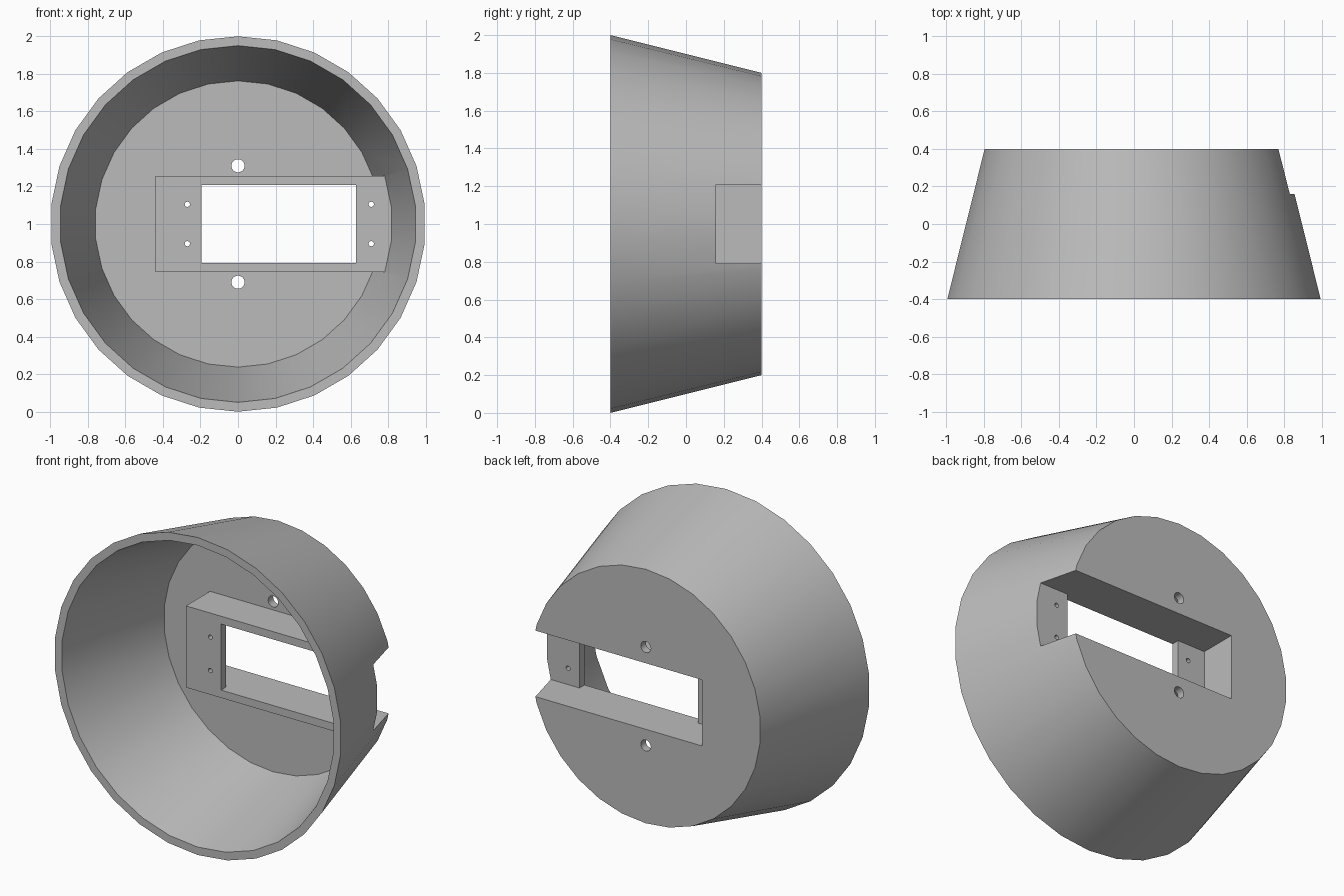
import bpy
from math import pi, radians

if "Cube" in bpy.data.objects:
    bpy.data.objects.remove(bpy.data.objects["Cube"], do_unlink=True)

MID = 1.0          # height of the cup axis
FRONT, BACK = -0.4, 0.4
SLOPE = 0.25       # radius lost per unit of depth
WALL = 0.05


def frustum(name, x, z, y0, y1, r0, r1, sides):
    """Cone section along y, radius r0 at y0 (front) to r1 at y1 (back)."""
    bpy.ops.mesh.primitive_cone_add(
        vertices=sides, radius1=r1, radius2=r0, depth=y1 - y0,
        location=(x, (y0 + y1) / 2, z), rotation=(pi / 2, 0, 0))
    ob = bpy.context.object
    ob.name = name
    return ob


def box(name, x0, x1, y0, y1, half_height):
    """Box centred on the cup axis in height."""
    bpy.ops.mesh.primitive_cube_add(
        size=1, location=((x0 + x1) / 2, (y0 + y1) / 2, MID))
    ob = bpy.context.object
    ob.name = name
    ob.scale = (x1 - x0, y1 - y0, 2 * half_height)
    bpy.ops.object.transform_apply(location=False, rotation=False, scale=True)
    return ob


def cut(target, cutter):
    """Subtract the cutter and discard it."""
    mod = target.modifiers.new("cut", 'BOOLEAN')
    mod.operation, mod.solver, mod.object = 'DIFFERENCE', 'EXACT', cutter
    bpy.ops.object.select_all(action='DESELECT')
    bpy.context.view_layer.objects.active = target
    target.select_set(True)
    bpy.ops.object.modifier_apply(modifier=mod.name)
    bpy.data.objects.remove(cutter, do_unlink=True)


# Tapered cup body
body = frustum("tapered_housing", 0, MID, FRONT, BACK, 1.0, 0.8, 30)

# Hollow interior, leaving the raised switch box standing inside
floor_y, lead = BACK - WALL, 0.1
cavity = frustum("cavity", 0, MID, FRONT - lead, floor_y,
                 0.95 + SLOPE * lead,
                 0.95 - SLOPE * (floor_y - FRONT), 30)
cut(cavity, box("switch_box", -0.44, 1.3, 0.11, 0.6, 0.257))
cut(body, cavity)

# Pocket from the back, open through the side wall
cut(body, box("pocket", -0.39, 1.3, 0.16, 0.6, 0.208))

# Rectangular window through the switch box
cut(body, box("window", -0.195, 0.63, -0.1, 0.3, 0.208))

# Mounting holes in the back plate, screw holes beside the window
for side in (-1, 1):
    cut(body, frustum("mount_hole", 0, MID + side * 0.31, 0.25, 0.5,
                      0.035, 0.035, 24))
    for x in (-0.27, 0.71):
        cut(body, frustum("screw_hole", x, MID + side * 0.105, 0.05, 0.25,
                          0.014, 0.014, 16))

# Single grey plastic
grey = bpy.data.materials.new("grey plastic")
grey.use_nodes = True
colour = (0.5, 0.5, 0.5, 1)
grey.diffuse_color = colour
grey.node_tree.nodes["Principled BSDF"].inputs["Base Color"].default_value = colour
body.data.materials.clear()
body.data.materials.append(grey)

bpy.context.view_layer.objects.active = body
body.select_set(True)
bpy.ops.object.shade_smooth_by_angle(angle=radians(30))
